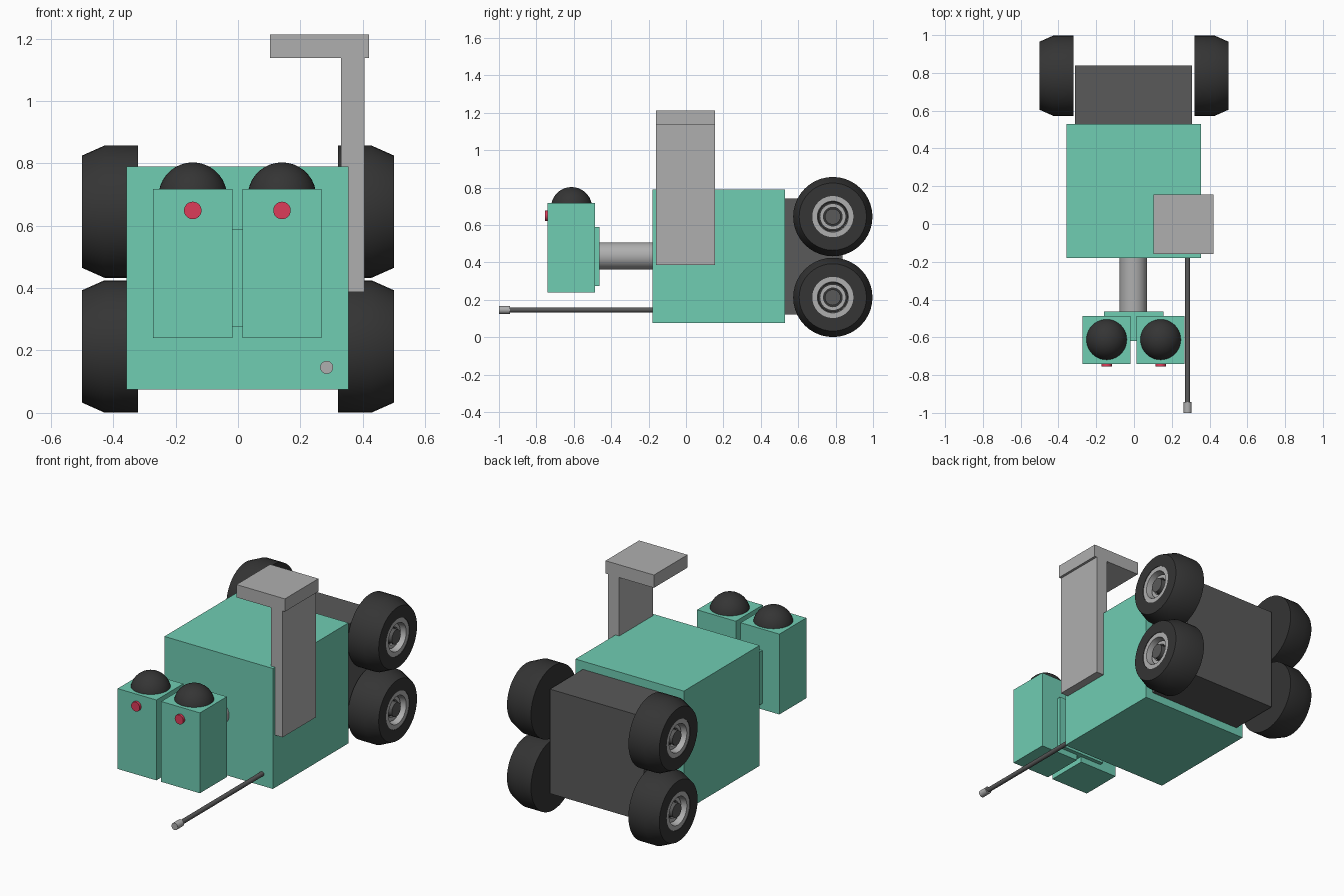
import bpy, bmesh, math
from mathutils import Matrix, Vector

if "Cube" in bpy.data.objects:
    bpy.data.objects.remove(bpy.data.objects["Cube"])


def material(name, rgb):
    m = bpy.data.materials.new(name)
    m.diffuse_color = (*rgb, 1)
    m.use_nodes = True
    m.node_tree.nodes["Principled BSDF"].inputs["Base Color"].default_value = m.diffuse_color
    return m


TEAL = material("teal", (0.16, 0.61, 0.45))
DARK = material("dark_rubber", (0.035, 0.035, 0.035))
CHARCOAL = material("charcoal", (0.10, 0.10, 0.10))
GREY = material("light_grey", (0.43, 0.43, 0.43))
RED = material("red", (0.72, 0.045, 0.10))


def finish(name, bm, mat, smooth=False):
    bmesh.ops.recalc_face_normals(bm, faces=bm.faces)
    me = bpy.data.meshes.new(name)
    bm.to_mesh(me)
    bm.free()
    ob = bpy.data.objects.new(name, me)
    bpy.context.collection.objects.link(ob)
    me.materials.append(mat)
    if smooth:
        bpy.ops.object.select_all(action='DESELECT')
        ob.select_set(True)
        bpy.context.view_layer.objects.active = ob
        bpy.ops.object.shade_smooth_by_angle(angle=math.radians(25))
    return ob


def box(name, x, y, z, mat):
    bm = bmesh.new()
    lo, hi = Vector((x[0], y[0], z[0])), Vector((x[1], y[1], z[1]))
    size = Matrix.Diagonal((*(hi - lo), 1))
    bmesh.ops.create_cube(bm, size=1, matrix=Matrix.Translation((lo + hi) / 2) @ size)
    return finish(name, bm, mat)


def lathe(name, profile, centre, axis, mat, seg=40):
    """Spin (radius, distance) points round the given axis through centre."""
    bm = bmesh.new()
    vs = [bm.verts.new((r, 0, h)) for r, h in profile]
    edges = [bm.edges.new(p) for p in zip(vs, vs[1:])]
    bmesh.ops.spin(bm, geom=vs + edges, cent=(0, 0, 0), axis=(0, 0, 1),
                   angle=2 * math.pi, steps=seg)
    bmesh.ops.remove_doubles(bm, verts=bm.verts, dist=1e-5)
    rot = Vector((0, 0, 1)).rotation_difference(Vector(axis)).to_matrix().to_4x4()
    bm.transform(Matrix.Translation(centre) @ rot)
    return finish(name, bm, mat, True)


def rod(name, r, centre, axis, a, b, mat, seg=32):
    return lathe(name, [(0, a), (r, a), (r, b), (0, b)], centre, axis, mat, seg)


# Body and rear drive block
box("body", (-0.357, 0.355), (-0.18, 0.53), (0.075, 0.79), TEAL)
box("rear_block", (-0.312, 0.307), (0.52, 0.838), (0.122, 0.742), CHARCOAL)

# Side mast with overhanging top plate
box("mast", (0.33, 0.405), (-0.16, 0.155), (0.387, 1.137), GREY)
box("mast_top", (0.102, 0.42), (-0.16, 0.155), (1.137, 1.213), GREY)

# Four stacked wheels: tyre with recessed face, stepped rim rings and hub pin
TYRE = [(0, 0.32), (0.212, 0.32), (0.212, 0.428), (0.18, 0.5),
        (0.11, 0.5), (0.11, 0.45), (0, 0.45)]
RIM = [(0.11, 0.45), (0.11, 0.497), (0.083, 0.497), (0.078, 0.465), (0.078, 0.45)]
INNER = [(0.07, 0.45), (0.07, 0.468), (0.05, 0.468), (0.05, 0.45)]
for side, s in (("left", -1), ("right", 1)):
    for level, z in (("lower", 0.213), ("upper", 0.645)):
        c, ax, tag = (0, 0.785, z), (s, 0, 0), f"{side}_{level}"
        lathe("tyre_" + tag, TYRE, c, ax, DARK)
        lathe("rim_" + tag, RIM, c, ax, GREY)
        lathe("inner_rim_" + tag, INNER, c, ax, GREY)
        rod("hub_pin_" + tag, 0.042, c, ax, 0.44, 0.49, CHARCOAL)

# Neck and the plate joining the two heads
rod("neck", 0.072, (-0.004, 0, 0.435), (0, -1, 0), 0.17, 0.47, GREY)
box("head_bracket", (-0.16, 0.156), (-0.62, -0.463), (0.275, 0.59), TEAL)

# Twin heads with domes and red buttons
for side, x in (("left", -0.145), ("right", 0.141)):
    box("head_" + side, (x - 0.127, x + 0.127), (-0.74, -0.487), (0.24, 0.717), TEAL)
    arc = [(0.11 * math.cos(a), 0.11 * math.sin(a))
           for a in (math.radians(10 * i) for i in range(9))] + [(0, 0.11)]
    lathe("dome_" + side, arc, (x, -0.612, 0.693), (0, 0, 1), DARK)
    rod("button_" + side, 0.028, (x, 0, 0.649), (0, -1, 0), 0.73, 0.755, RED)

# Front probe and its tip
rod("probe", 0.0135, (0.284, 0, 0.146), (0, -1, 0), 0.16, 0.95, CHARCOAL, 20)
rod("probe_tip", 0.021, (0.284, 0, 0.146), (0, -1, 0), 0.942, 1.0, GREY, 20)
